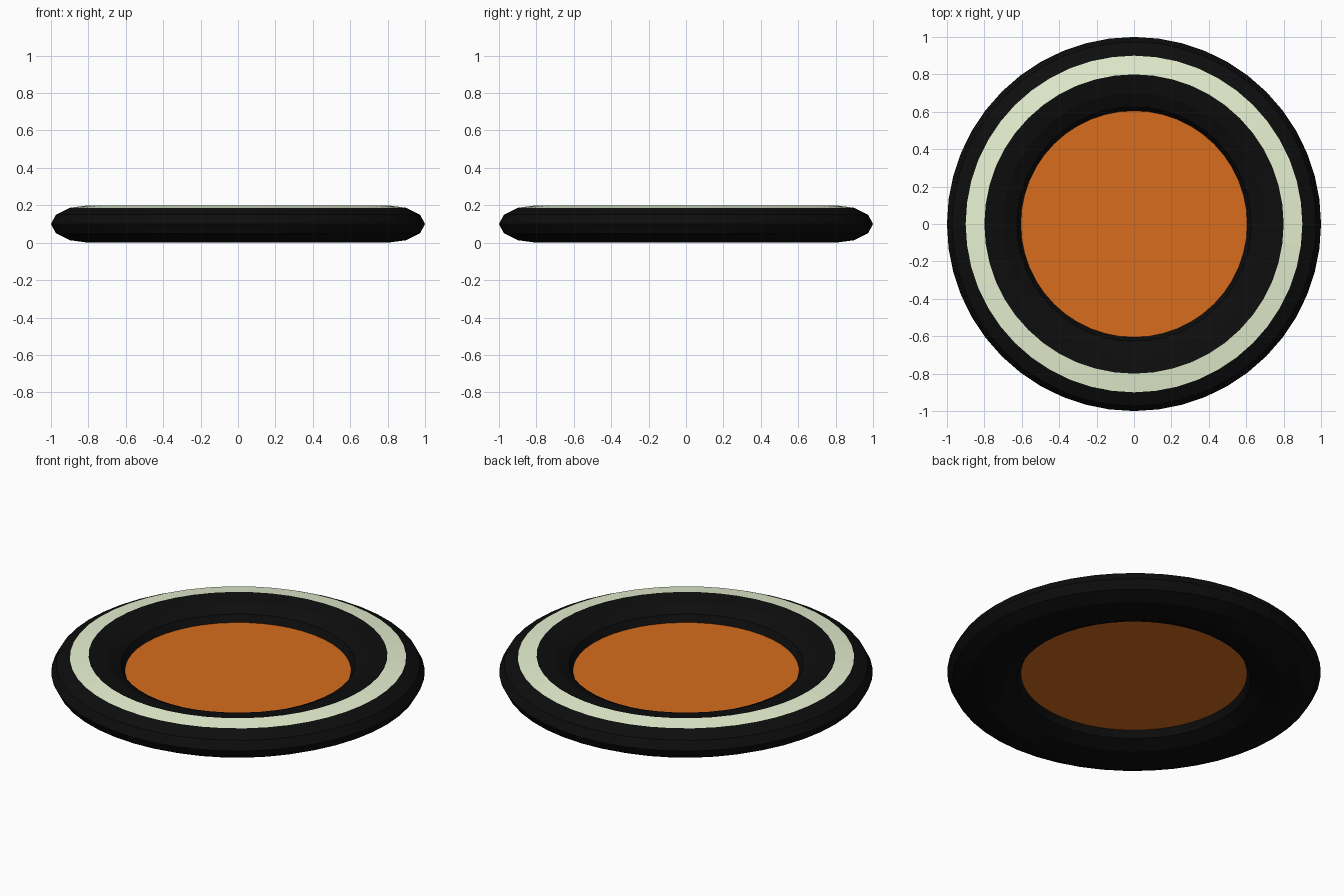
import bpy
from math import hypot

if "Cube" in bpy.data.objects:
    bpy.data.objects.remove(bpy.data.objects["Cube"])


def material(name, rgb):
    m = bpy.data.materials.new(name)
    m.diffuse_color = (*rgb, 1.0)
    m.use_nodes = True
    m.node_tree.nodes["Principled BSDF"].inputs["Base Color"].default_value = m.diffuse_color
    return m


black = material("black rubber", (0.004, 0.004, 0.004))
cream = material("cream band", (0.80, 0.88, 0.64))
orange = material("orange", (0.68, 0.15, 0.012))

# Outer ring: faceted torus flattened to half height
bpy.ops.mesh.primitive_torus_add(major_radius=0.8, minor_radius=0.2,
                                 major_segments=48, minor_segments=12,
                                 location=(0, 0, 0.1))
ring = bpy.context.object
ring.name = "outer_ring"
for v in ring.data.vertices:
    v.co.z *= 0.5
ring.data.materials.append(black)
ring.data.materials.append(cream)

# Cream band: the row of upper faces just outside the crest
for p in ring.data.polygons:
    c = p.center
    p.use_smooth = False
    p.material_index = 1 if c.z > 0.088 and 0.8 < hypot(c.x, c.y) < 0.9 else 0

# Thin centre disc, its rim buried inside the ring
bpy.ops.mesh.primitive_cylinder_add(vertices=48, radius=0.63, depth=0.02,
                                    location=(0, 0, 0.1))
disc = bpy.context.object
disc.name = "centre_disc"
disc.data.materials.append(orange)
